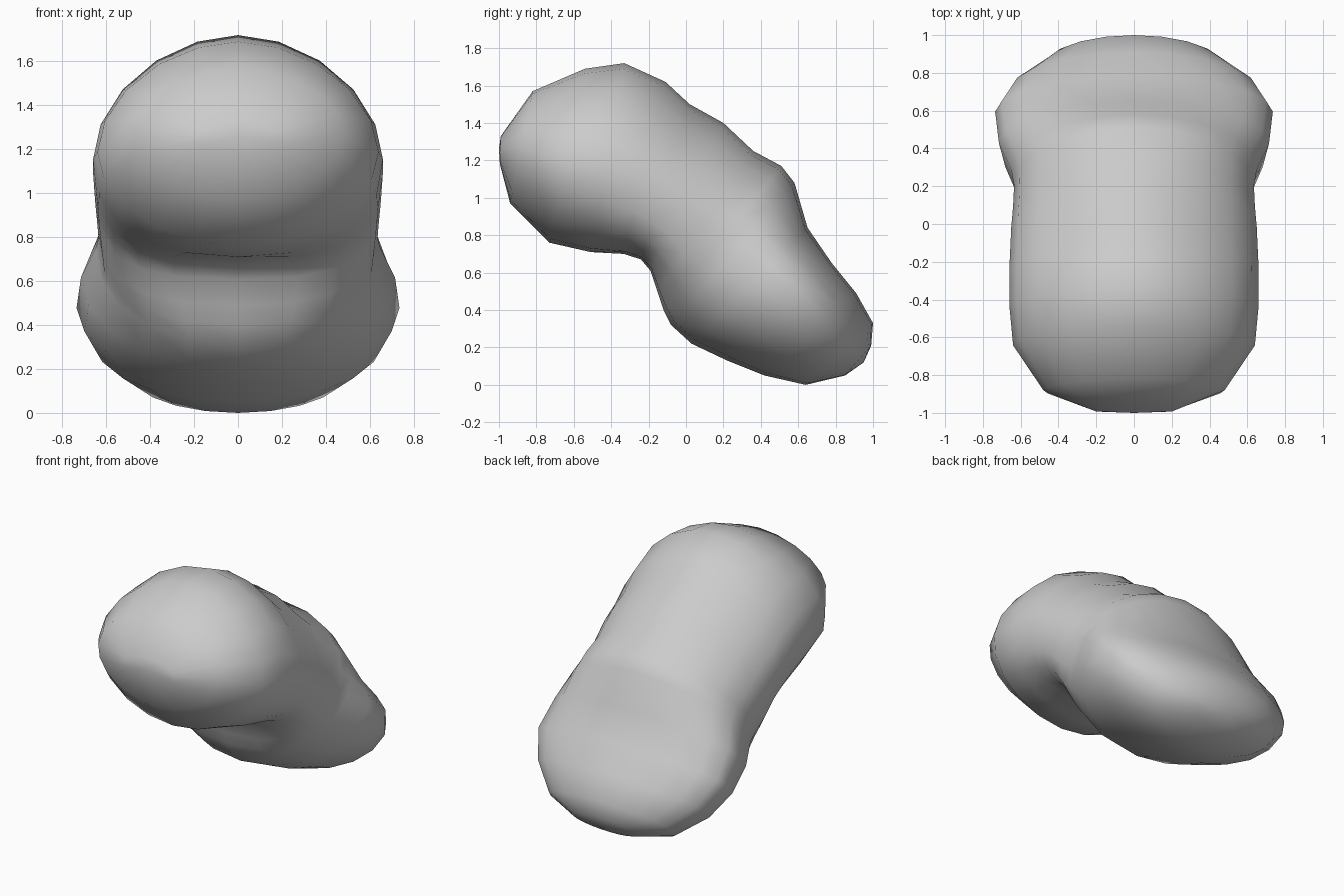
import bpy, bmesh, math

# Cross-sections from the front end to the back end:
# upper point (y, z), lower point (y, z), half width,
# position of widest line (0 low, 1 high), roundness exponents above / below it
SECTIONS = [
    ((-0.99, 1.33), (-0.995, 1.18), 0.20, 0.50, 2.0, 2.0),
    ((-0.82, 1.57), (-0.94, 0.97), 0.48, 0.50, 1.9, 1.9),
    ((-0.54, 1.69), (-0.73, 0.76), 0.64, 0.46, 1.85, 1.95),
    ((-0.33, 1.72), (-0.51, 0.71), 0.66, 0.44, 1.85, 2.3),
    ((-0.11, 1.62), (-0.33, 0.70), 0.66, 0.43, 1.75, 2.8),
    ((0.02, 1.50), (-0.24, 0.67), 0.655, 0.43, 1.7, 2.9),
    ((0.20, 1.40), (-0.19, 0.61), 0.65, 0.44, 1.75, 2.8),
    ((0.36, 1.25), (-0.15, 0.49), 0.64, 0.48, 1.85, 2.6),
    ((0.51, 1.17), (-0.12, 0.40), 0.635, 0.51, 2.0, 2.4),
    ((0.58, 1.08), (-0.08, 0.32), 0.65, 0.56, 2.0, 2.2),
    ((0.65, 0.84), (0.03, 0.22), 0.715, 0.64, 2.0, 2.05),
    ((0.78, 0.65), (0.22, 0.13), 0.735, 0.67, 2.0, 2.0),
    ((0.91, 0.49), (0.42, 0.05), 0.65, 0.60, 2.0, 2.0),
    ((1.00, 0.33), (0.64, 0.00), 0.48, 0.52, 2.0, 2.0),
    ((0.99, 0.21), (0.85, 0.05), 0.24, 0.50, 2.0, 2.0),
]
SIDES = 20


def spow(v, e):
    return math.copysign(abs(v) ** e, v)


def add_ring(bm, top, bottom, half_width, wide, above, below):
    ring = []
    for i in range(SIDES):
        a = 2 * math.pi * i / SIDES
        c, s = math.cos(a), math.sin(a)
        e = 2 / (above if s > 0 else below)
        x = half_width * spow(c, e)
        v = spow(s, e)
        t = wide + v * ((1 - wide) if v > 0 else wide)
        ring.append(bm.verts.new((x,
                                  bottom[0] + t * (top[0] - bottom[0]),
                                  bottom[1] + t * (top[1] - bottom[1]))))
    return ring


# Bent two-lobed body, lofted through the sections
bm = bmesh.new()
rings = [add_ring(bm, *s) for s in SECTIONS]
for r0, r1 in zip(rings, rings[1:]):
    for i in range(SIDES):
        j = (i + 1) % SIDES
        bm.faces.new((r0[i], r0[j], r1[j], r1[i]))

# Rounded end caps
for ring, tip in ((rings[0], (0, -1.0, 1.26)), (rings[-1], (0, 0.95, 0.12))):
    pole = bm.verts.new(tip)
    for i in range(SIDES):
        bm.faces.new((ring[i], ring[(i + 1) % SIDES], pole))

bmesh.ops.recalc_face_normals(bm, faces=bm.faces[:])
for f in bm.faces:
    f.smooth = True
mesh = bpy.data.meshes.new("rounded_body")
bm.to_mesh(mesh)
bm.free()
body = bpy.data.objects.new("rounded_body", mesh)
bpy.context.collection.objects.link(body)
